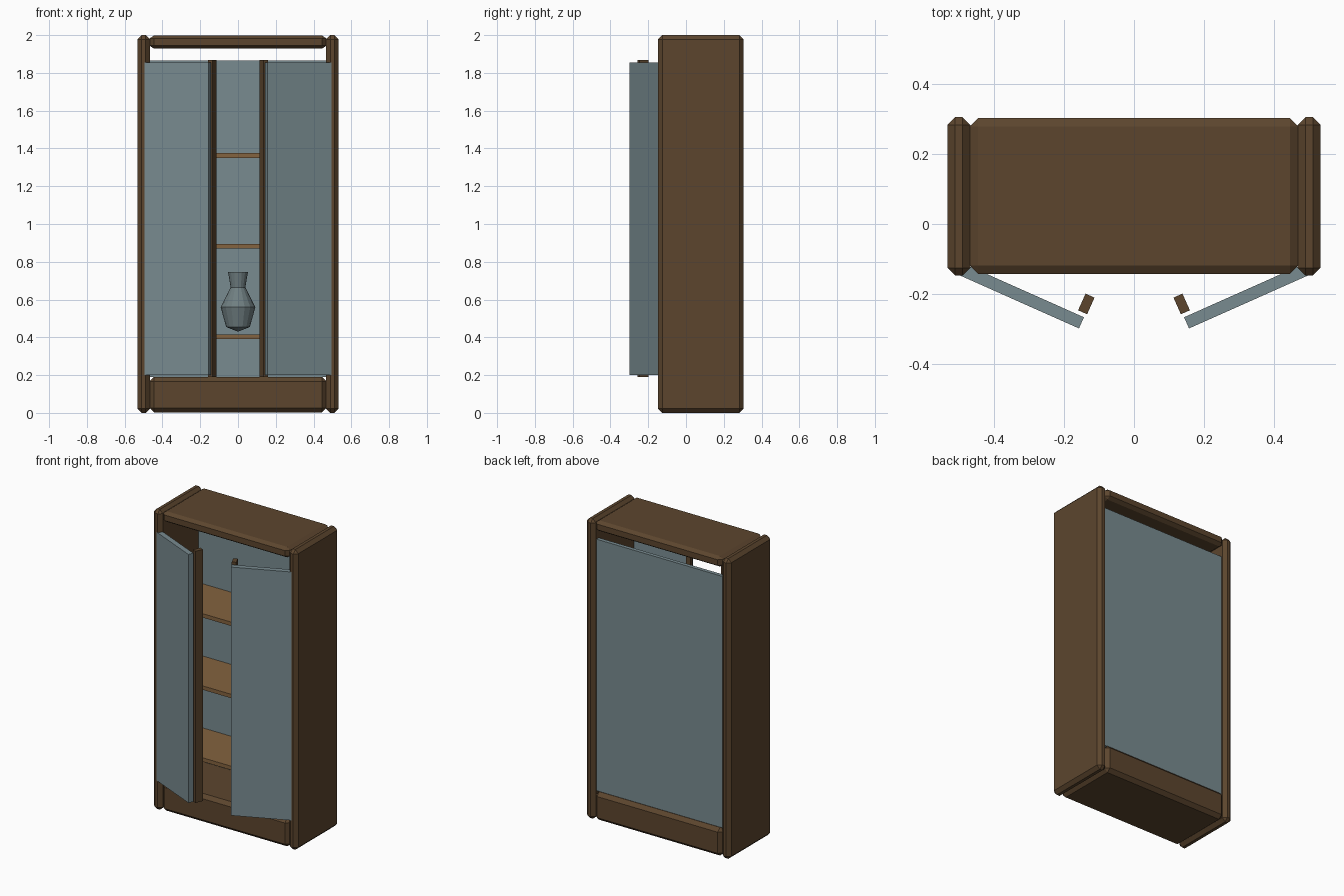
import bpy, bmesh, math
from itertools import product
from mathutils import Matrix, Vector

if "Cube" in bpy.data.objects:
    bpy.data.objects.remove(bpy.data.objects["Cube"])


def material(name, rgb):
    m = bpy.data.materials.new(name)
    m.diffuse_color = (*rgb, 1)
    m.use_nodes = True
    m.node_tree.nodes["Principled BSDF"].inputs["Base Color"].default_value = m.diffuse_color
    return m


WOOD = material("dark_wood", (0.107, 0.060, 0.027))
SHELF = material("shelf_wood", (0.23, 0.125, 0.05))
SLATE = material("slate_panel", (0.19, 0.26, 0.28))
VASE = material("vase_glaze", (0.16, 0.21, 0.22))


def add(name, bm, mat):
    bmesh.ops.recalc_face_normals(bm, faces=bm.faces)
    me = bpy.data.meshes.new(name)
    bm.to_mesh(me)
    bm.free()
    me.materials.append(mat)
    ob = bpy.data.objects.new(name, me)
    bpy.context.collection.objects.link(ob)
    return ob


def box(name, lo, hi, mat, chamfer=None, matrix=None):
    """Box between two corners, with an optional chamfer width per axis."""
    c = (Vector(lo) + Vector(hi)) / 2
    h = (Vector(hi) - Vector(lo)) / 2
    bm = bmesh.new()
    if chamfer:
        for s in product((-1, 1), repeat=3):
            for keep in range(3):
                bm.verts.new([c[i] + s[i] * (h[i] - (0 if i == keep else chamfer[i]))
                              for i in range(3)])
        bmesh.ops.convex_hull(bm, input=bm.verts)
        bmesh.ops.dissolve_limit(bm, angle_limit=0.01, verts=bm.verts, edges=bm.edges)
    else:
        bmesh.ops.create_cube(bm, size=2, matrix=Matrix.Translation(c) @ Matrix.Diagonal((*h, 1)))
    if matrix:
        bm.transform(matrix)
    return add(name, bm, mat)


# Carcass: base, top, back panel and shelves
box("base_plinth", (-0.468, -0.142, 0.003), (0.468, 0.302, 0.19), WOOD, (0.023, 0.024, 0.023))
box("top_board", (-0.468, -0.142, 1.928), (0.468, 0.302, 1.998), WOOD, (0.023, 0.024, 0.016))
box("back_panel", (-0.475, 0.25, 0.19), (0.475, 0.275, 1.865), SLATE)
for i, z in enumerate((0.39, 0.869, 1.35)):
    box(f"shelf_{i + 1}", (-0.475, -0.10, z), (0.475, 0.25, z + 0.026), SHELF)

# Sides, half-open doors and door handle posts, mirrored left and right
for side, s in (("left", 1), ("right", -1)):
    mirror = Matrix.Diagonal((s, 1, 1, 1))
    hinge = Matrix.Translation((-0.505, -0.143, 0)) @ Matrix.Rotation(-math.radians(24), 4, 'Z')
    post = Matrix.Translation((-0.136, -0.228, 0)) @ Matrix.Rotation(-math.radians(24), 4, 'Z')
    box(f"{side}_side_panel", (-0.532, -0.147, 0), (-0.467, 0.305, 2), WOOD,
        (0.022, 0.022, 0.022), mirror)
    box(f"{side}_door", (0, 0, 0.20), (0.381, 0.035, 1.855), SLATE, None, mirror @ hinge)
    box(f"{side}_door_post", (-0.014, -0.026, 0.19), (0.014, 0.026, 1.867), WOOD, None,
        mirror @ post)

# Faceted vase on the lowest shelf, open at the top
profile = [(0, 0.43), (0.063, 0.455), (0.092, 0.56), (0.039, 0.665), (0.053, 0.747)]
bm = bmesh.new()
vs = [bm.verts.new((r, 0, z)) for r, z in profile]
es = [bm.edges.new(p) for p in zip(vs, vs[1:])]
bmesh.ops.spin(bm, geom=vs + es, cent=(0, 0, 0), axis=(0, 0, 1), angle=math.tau, steps=16)
bmesh.ops.remove_doubles(bm, verts=bm.verts, dist=1e-4)
bm.transform(Matrix.Translation((0, 0.1, 0)))
add("vase", bm, VASE)
